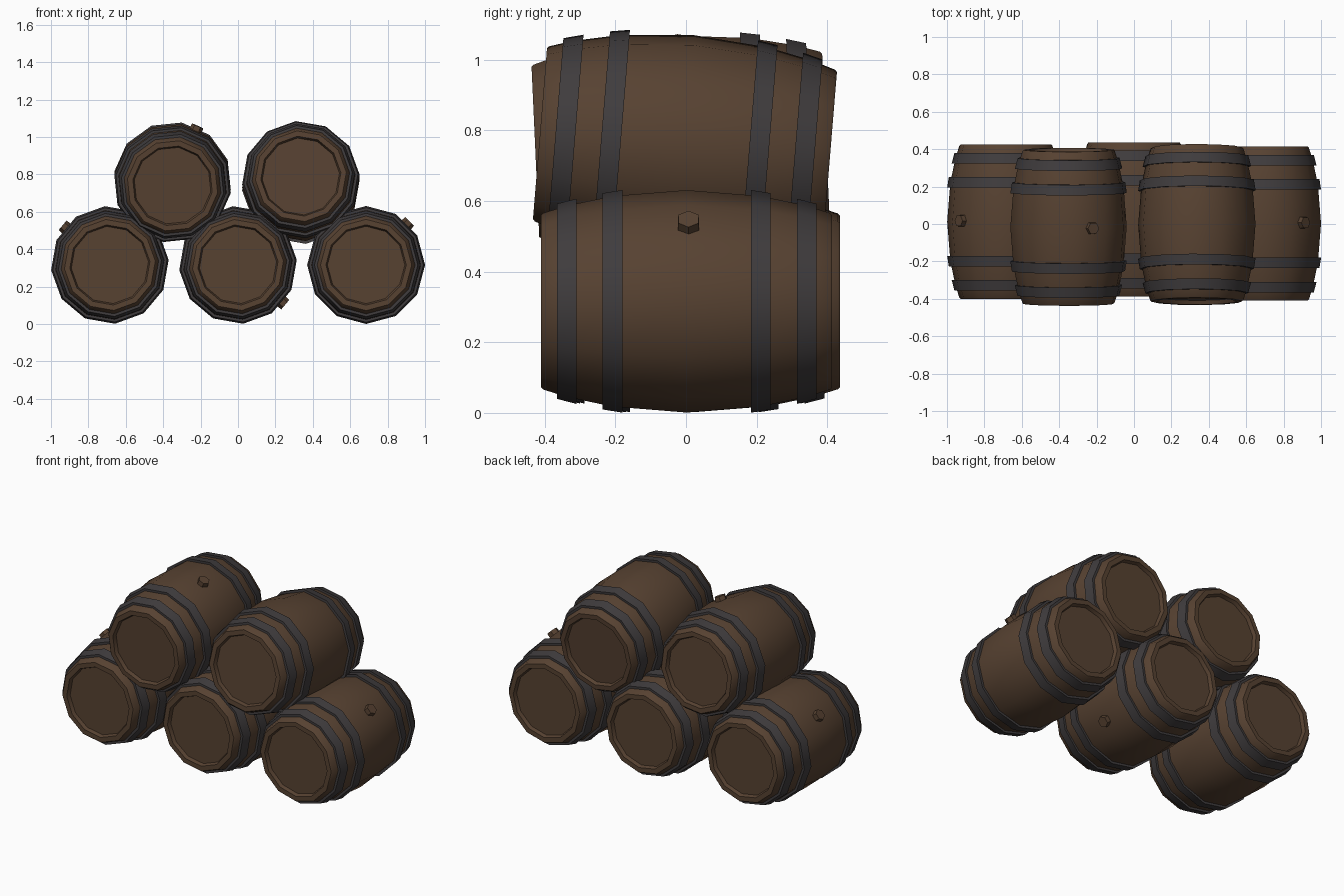
import bpy, bmesh, math
from mathutils import Matrix, Vector

if "Cube" in bpy.data.objects:
    bpy.data.objects.remove(bpy.data.objects["Cube"])

SIDES = 12
R_MID, R_END, HALF = 0.315, 0.250, 0.412


def material(name, rgb):
    m = bpy.data.materials.new(name)
    m.diffuse_color = (*rgb, 1)
    m.use_nodes = True
    m.node_tree.nodes["Principled BSDF"].inputs["Base Color"].default_value = m.diffuse_color
    return m


WOOD = material("dark oak", (0.095, 0.054, 0.031))
IRON = material("dark iron", (0.050, 0.045, 0.047))


def radius(y):
    return R_MID - (R_MID - R_END) * (y / HALF) ** 2


def lathe(bm, profile, closed):
    """Revolve (radius, y) points around the y axis."""
    rings = []
    for r, y in profile:
        rings.append([bm.verts.new((r * math.cos(a), y, r * math.sin(a)))
                      for a in (2 * math.pi * (i + 0.5) / SIDES for i in range(SIDES))])
    pairs = list(zip(rings, rings[1:]))
    if closed:
        pairs.append((rings[-1], rings[0]))
    for a, b in pairs:
        for i in range(SIDES):
            j = (i + 1) % SIDES
            bm.faces.new((a[i], a[j], b[j], b[i]))
    if not closed:
        bm.faces.new(rings[0])
        bm.faces.new(rings[-1])


def finish(bm, name, mat, matrix):
    bmesh.ops.recalc_face_normals(bm, faces=bm.faces)
    me = bpy.data.meshes.new(name)
    bm.to_mesh(me)
    bm.free()
    me.materials.append(mat)
    ob = bpy.data.objects.new(name, me)
    bpy.context.collection.objects.link(ob)
    ob.matrix_world = matrix
    bpy.ops.object.select_all(action='DESELECT')
    ob.select_set(True)
    bpy.context.view_layer.objects.active = ob
    bpy.ops.object.shade_smooth_by_angle(angle=math.radians(40))


def barrel(name, x, y, z, roll, pitch):
    # roll points the bung (local +x); pitch tips the front end up
    m = (Matrix.Translation((x, y, z)) @ Matrix.Rotation(math.radians(-pitch), 4, 'X')
         @ Matrix.Rotation(math.radians(-roll), 4, 'Y'))

    # bulging staves with a recessed head at each end
    ys = [-HALF, -0.34, -0.21, 0, 0.21, 0.34, HALF]
    head = [(0.207, HALF - 0.022), (0.215, HALF), (R_END - 0.006, HALF)]
    prof = [(r, -h) for r, h in head]
    prof += [(radius(v), v * (0.985 if abs(v) == HALF else 1)) for v in ys]
    prof += head[::-1]
    bm = bmesh.new()
    lathe(bm, prof, False)
    finish(bm, name + "_body", WOOD, m)

    # four iron hoops
    bm = bmesh.new()
    for c in (-0.34, -0.21, 0.21, 0.34):
        a, b = c - 0.028, c + 0.028
        lathe(bm, [(radius(a) - 0.012, a), (radius(a) + 0.013, a),
                   (radius(b) + 0.013, b), (radius(b) - 0.012, b)], True)
    finish(bm, name + "_hoops", IRON, m)

    # six-sided bung
    bm = bmesh.new()
    bmesh.ops.create_cone(bm, cap_ends=True, segments=6, radius1=0.036, radius2=0.033,
                          depth=0.05)
    bmesh.ops.rotate(bm, verts=bm.verts, matrix=Matrix.Rotation(math.pi / 2, 3, 'Z'))
    bmesh.ops.rotate(bm, verts=bm.verts, matrix=Matrix.Rotation(math.pi / 2, 3, 'Y'))
    bmesh.ops.translate(bm, verts=bm.verts, vec=Vector((0.305, 0.005, 0)))
    finish(bm, name + "_bung", WOOD, m)


# bottom row
barrel("lower_left_barrel", -0.685, 0.012, 0.316, 140, 0)
barrel("lower_middle_barrel", 0.0, 0.024, 0.316, -40, 0)
barrel("lower_right_barrel", 0.685, 0.002, 0.316, 45, 0)
# top row, slightly tipped
barrel("upper_left_barrel", -0.35, -0.015, 0.758, 66, -2.6)
barrel("upper_right_barrel", 0.336, -0.003, 0.757, 230, 4.7)
